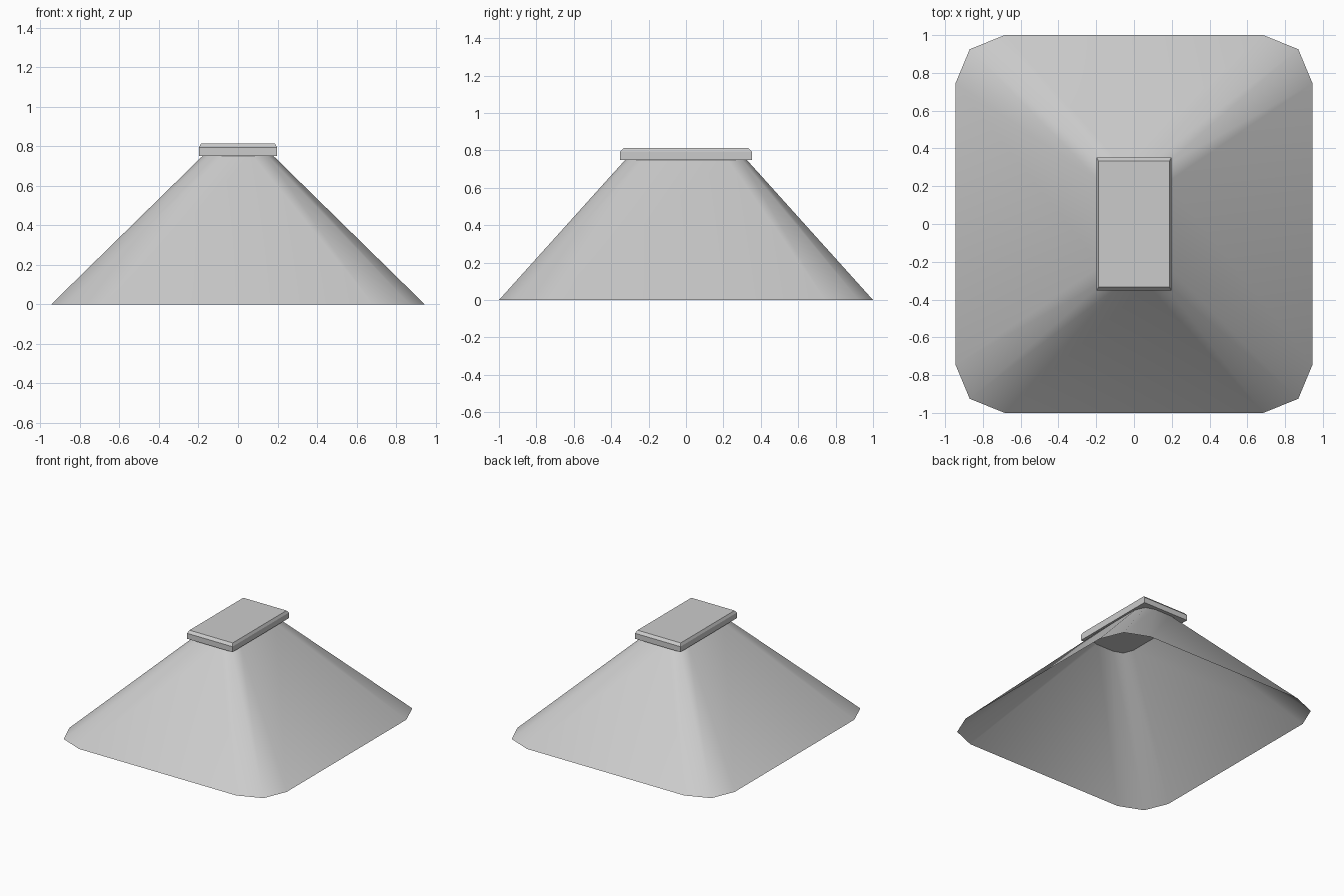
import bpy
import bmesh

cube = bpy.data.objects.get("Cube")
if cube:
    bpy.data.objects.remove(cube, do_unlink=True)

grey = bpy.data.materials.new("plain_grey")
grey.use_nodes = True
GREY = (0.6, 0.6, 0.6, 1.0)
grey.diffuse_color = GREY
grey.node_tree.nodes["Principled BSDF"].inputs["Base Color"].default_value = GREY


def mirrored_ring(corner):
    """Mirror one corner's points (listed counter-clockwise) into a full outline."""
    back = corner[::-1]
    return (corner + [(-x, y) for x, y in back]
            + [(-x, -y) for x, y in corner] + [(x, -y) for x, y in back])


def loft(name, sections, cap_top=False, cap_bottom=False, smooth=False):
    """Join stacked outlines, given as (height, corner points), into one surface."""
    bm = bmesh.new()
    rings = [[bm.verts.new((x, y, z)) for x, y in mirrored_ring(corner)]
             for z, corner in sections]
    for low, high in zip(rings, rings[1:]):
        n = len(low)
        for i in range(n):
            j = (i + 1) % n
            bm.faces.new((low[i], low[j], high[j], high[i]))
    if cap_top:
        bm.faces.new(rings[-1])
    if cap_bottom:
        bm.faces.new(rings[0][::-1])
    for face in bm.faces:
        face.smooth = smooth
    mesh = bpy.data.meshes.new(name)
    bm.to_mesh(mesh)
    bm.free()
    mesh.materials.append(grey)
    obj = bpy.data.objects.new(name, mesh)
    bpy.context.collection.objects.link(obj)
    return obj


# Hollow sloping skirt with rounded corners, open underneath
loft("sloping_skirt", [
    (0.0, [(0.945, 0.745), (0.87, 0.925), (0.685, 1.0)]),
    (0.755, [(0.175, 0.22), (0.145, 0.295), (0.07, 0.32)]),
], smooth=True)

# Rectangular cap plate with a chamfered top edge
loft("cap_plate", [
    (0.75, [(0.198, 0.352)]),
    (0.793, [(0.198, 0.352)]),
    (0.813, [(0.188, 0.334)]),
], cap_top=True, cap_bottom=True)
